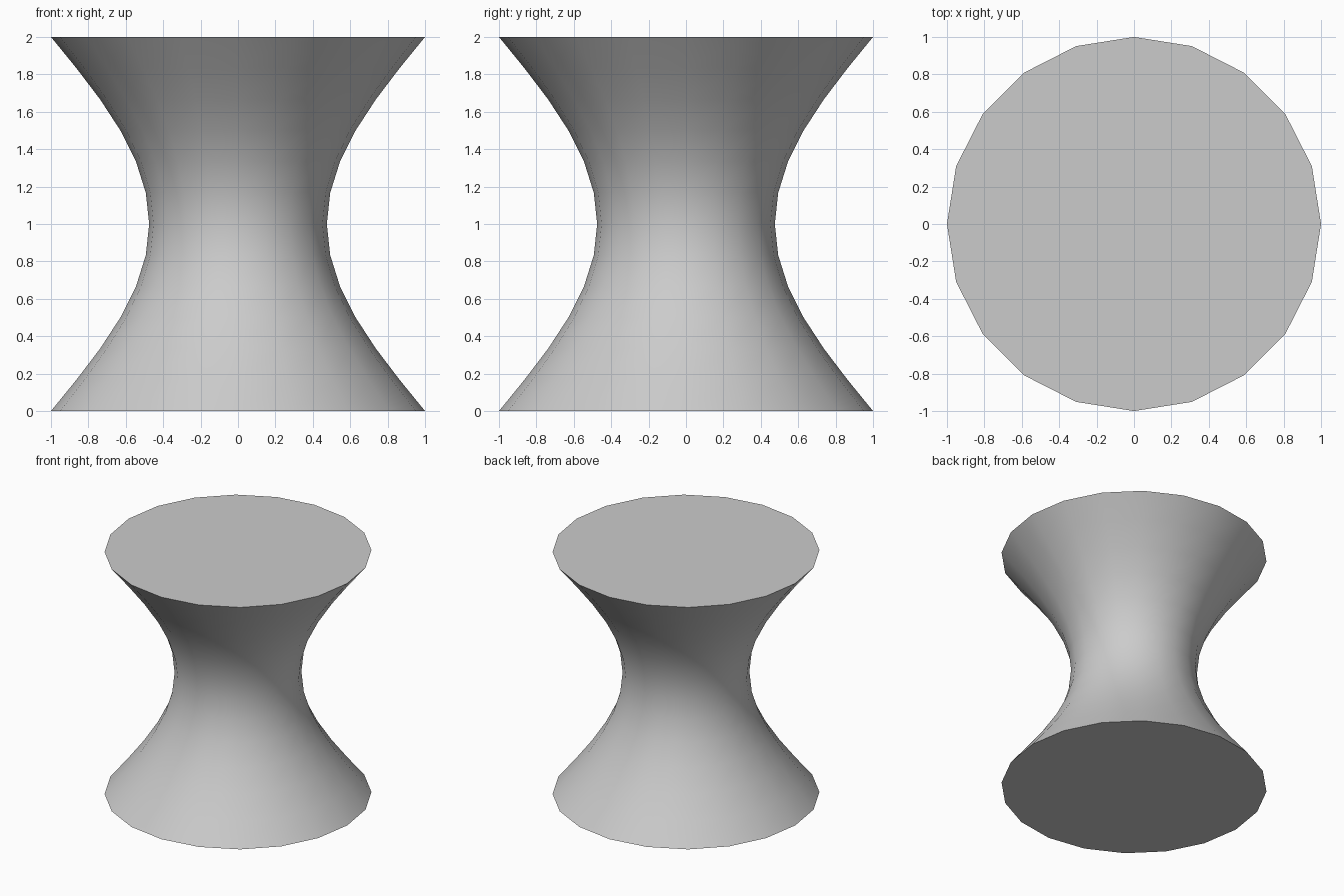
import bpy, bmesh
from math import sin, cos, pi, radians

if "Cube" in bpy.data.objects:
    bpy.data.objects.remove(bpy.data.objects["Cube"])

SIDES, ROWS = 20, 12
WAIST, HEIGHT = 0.475, 2.0

bm = bmesh.new()

# Rings along a sine-pinched profile
rings = []
for j in range(ROWS + 1):
    z = HEIGHT * j / ROWS
    r = 1 - (1 - WAIST) * sin(pi * j / ROWS)
    rings.append([bm.verts.new((r * cos(2 * pi * i / SIDES), r * sin(2 * pi * i / SIDES), z))
                  for i in range(SIDES)])

# Side wall
for low, high in zip(rings, rings[1:]):
    for i in range(SIDES):
        k = (i + 1) % SIDES
        bm.faces.new((low[i], low[k], high[k], high[i]))

# Flat end caps
bm.faces.new(rings[0][::-1])
bm.faces.new(rings[-1])

mesh = bpy.data.meshes.new("hourglass_stool")
bm.to_mesh(mesh)
bm.free()
stool = bpy.data.objects.new("hourglass_stool", mesh)
bpy.context.collection.objects.link(stool)

# Smooth wall, sharp rims
bpy.context.view_layer.objects.active = stool
stool.select_set(True)
bpy.ops.object.shade_smooth_by_angle(angle=radians(30))
